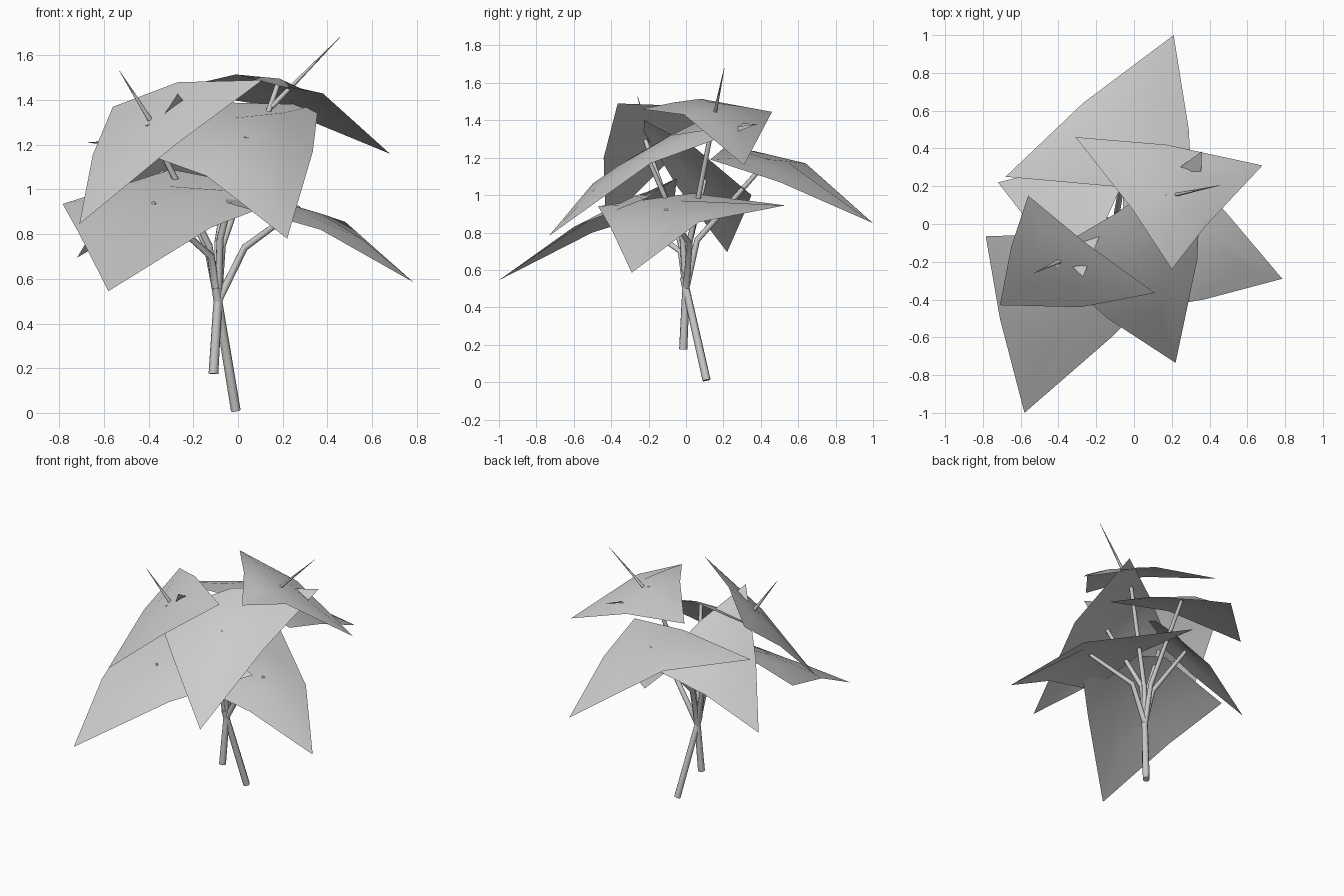
import bpy
import bmesh
from mathutils import Vector as V

if "Cube" in bpy.data.objects:
    bpy.data.objects.remove(bpy.data.objects["Cube"])

grey = bpy.data.materials.new("light_grey")
grey.use_nodes = True
colour = (0.6, 0.6, 0.6, 1)
grey.diffuse_color = colour
grey.node_tree.nodes["Principled BSDF"].inputs["Base Color"].default_value = colour


def finish(name, bm):
    mesh = bpy.data.meshes.new(name)
    bm.normal_update()
    bm.to_mesh(mesh)
    bm.free()
    for p in mesh.polygons:
        p.use_smooth = len(p.vertices) < 5
    mesh.materials.append(grey)
    obj = bpy.data.objects.new(name, mesh)
    bpy.context.collection.objects.link(obj)


def patch(pts, u, v, w):
    """Point on a curved triangle given by corners and edge midpoints."""
    a, ab, b, bc, c, ca = pts
    return (a * u * (2 * u - 1) + b * v * (2 * v - 1) + c * w * (2 * w - 1)
            + ab * 4 * u * v + bc * 4 * v * w + ca * 4 * w * u)


def leaf(name, *coords):
    """Three-cornered drooping leaf: corner, middle, corner, middle..."""
    pts = [V(c) for c in coords]
    bm = bmesh.new()
    third = V((1, 1, 1)) / 3
    rim_weights = [V((1, 0, 0)), V((.5, .5, 0)), V((0, 1, 0)),
                   V((0, .5, .5)), V((0, 0, 1)), V((.5, 0, .5))]
    heart = patch(pts, *third)
    rim = [bm.verts.new(p) for p in pts]
    ring = [bm.verts.new(patch(pts, *third.lerp(w, 0.5))) for w in rim_weights]
    centre = bm.verts.new(heart)
    for i in range(6):
        j = (i + 1) % 6
        bm.faces.new((rim[j], rim[i], ring[i], ring[j]))
        bm.faces.new((ring[j], ring[i], centre))
    finish(name, bm)
    return heart


def tube(name, points, radii, sides=8):
    """Tapered round stem along a path."""
    pts = [V(p) for p in points]
    bm = bmesh.new()
    rings = []
    for i, p in enumerate(pts):
        d = (pts[min(i + 1, len(pts) - 1)] - pts[max(i - 1, 0)]).normalized()
        rot = d.to_track_quat('Z', 'Y').to_matrix().to_4x4()
        rot.translation = p
        rings.append(bmesh.ops.create_circle(
            bm, segments=sides, radius=radii[i], matrix=rot)["verts"])
    for lo, hi in zip(rings, rings[1:]):
        bmesh.ops.bridge_loops(
            bm, edges=[e for e in bm.edges
                       if all(v in lo for v in e.verts) or all(v in hi for v in e.verts)])
    for ring in (rings[0], rings[-1]):
        bm.faces.new(ring)
    bmesh.ops.recalc_face_normals(bm, faces=bm.faces)
    finish(name, bm)


# Leaves: high corner, edge, drooping tip, edge, last corner, edge
back = leaf("back_leaf", (-.68, .25, 1.21), (-.27, .64, 1.17), (.21, 1, .85),
            (.29, .5, 1.07), (.31, .13, 1.19), (-.12, .2, 1.25))
front_right = leaf("front_right_leaf", (.27, -.22, .98), (-.12, -.6, .83),
                   (-.58, -1, .545), (-.71, -.5, .8), (-.785, -.065, .935),
                   (-.3, -.05, 1.09))
top_right = leaf("top_right_leaf", (.11, -.365, 1.49), (-.28, -.44, 1.2),
                 (-.71, -.43, .845), (-.65, -.12, 1.155), (-.56, .15, 1.37),
                 (-.27, -.09, 1.48))
top_left = leaf("top_left_leaf", (-.31, .46, 1.445), (.17, .42, 1.37),
                (.68, .31, 1.16), (.38, -.01, 1.43), (.2, -.24, 1.46),
                (-.01, .08, 1.515))
front = leaf("front_leaf", (.36, .385, 1.38), (.335, -.19, 1.17),
             (.22, -.735, .78), (-.14, -.5, 1.06), (-.5, -.18, 1.19),
             (-.09, .06, 1.39))
left = leaf("left_leaf", (-.05, .53, .945), (.48, .07, .855), (.785, -.29, .585),
            (.37, -.4, .82), (-.05, -.47, .94), (-.06, .03, 1.01))
back_right = leaf("back_right_leaf", (-.27, -.28, 1.43), (-.51, -.05, 1.05),
                  (-.72, .22, .695), (-.37, .31, .9), (0, .35, 1.0),
                  (-.14, .04, 1.26))

# Two crossing lower stems
fork = (-.09, 0, .5)
tube("lower_stem", [(-.11, -.015, .175), fork], [.022, .02])
tube("leaning_stem", [(-.01, .11, .01), fork, (-.1, -.015, .56)], [.022, .02, .018])

# Branches from the fork to each leaf
branches = {
    "left": (left, (.03, .02, .74)),
    "front": (front, (-.08, -.02, .78)),
    "front_right": (front_right, (-.12, -.03, .7)),
    "top_right": (top_right, (-.13, -.03, .75)),
    "top_left": (top_left, (-.07, .02, .75)),
    "back": (back, (-.09, .06, .76)),
    "back_right": (back_right, (-.14, .02, .75)),
}
for name, (end, bend) in branches.items():
    tube(name + "_branch", [fork, bend, end], [.018, .016, .012])

# Pointed shoots rising through the two top leaves
tube("left_shoot", [(.15, .14, 1.37), (.455, .205, 1.68)], [.013, .001])
tube("right_shoot", [(-.38, -.19, 1.29), (-.53, -.26, 1.53)], [.013, .001])
